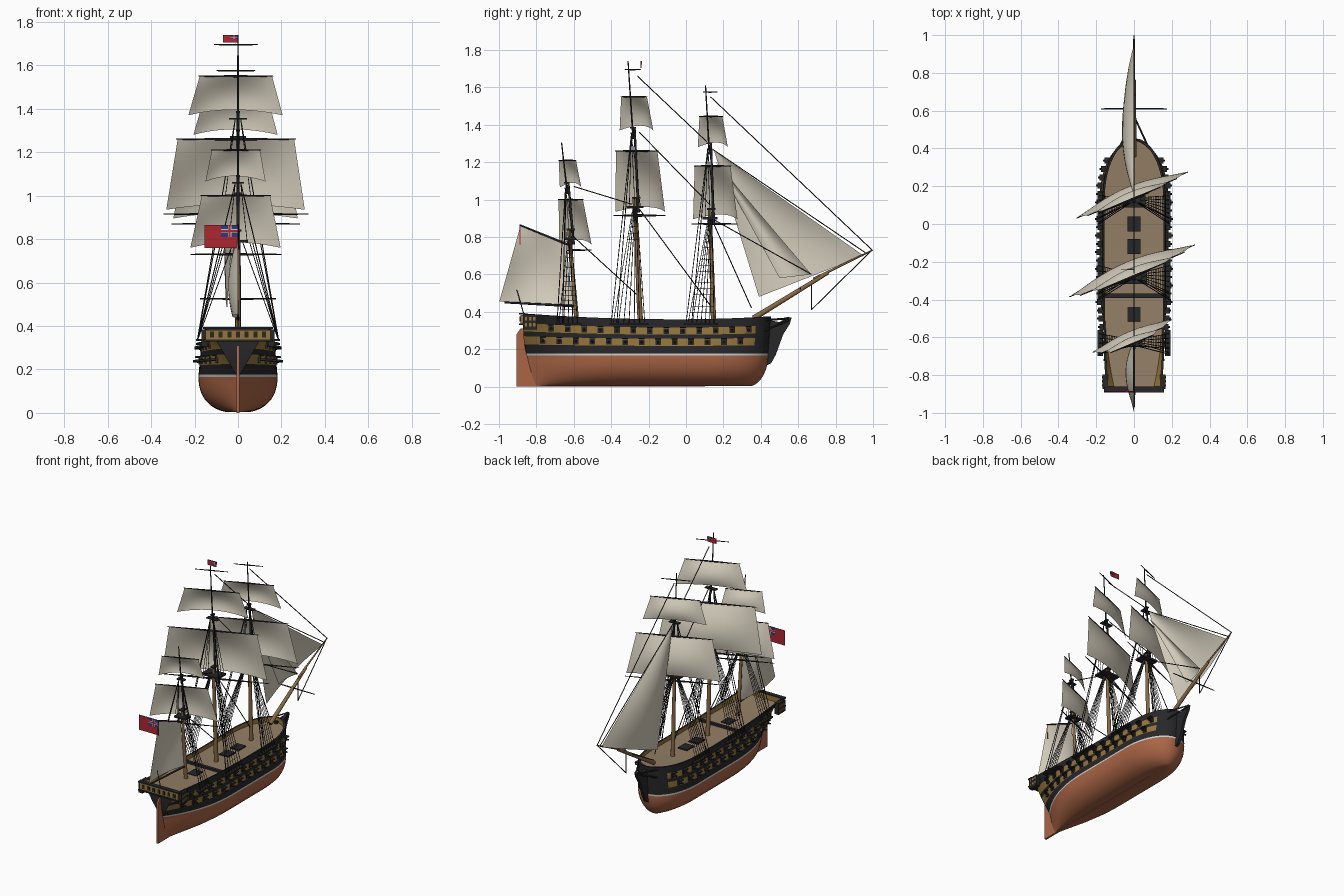
import bpy, bmesh, math
from mathutils import Vector as V, Matrix

if "Cube" in bpy.data.objects:
    bpy.data.objects.remove(bpy.data.objects["Cube"])

def mat(name, *c):
    m = bpy.data.materials.new(name)
    m.diffuse_color = (*c, 1)
    m.use_nodes = True
    m.node_tree.nodes["Principled BSDF"].inputs["Base Color"].default_value = m.diffuse_color
    return m

COP, BLK, OCH = mat("copper", .40, .13, .06), mat("black_paint", .02, .02, .022), mat("ochre", .30, .18, .045)
WHT, DECK, SAIL = mat("white", .75, .75, .72), mat("deck_wood", .29, .21, .13), mat("canvas", .68, .63, .52)
WOOD, RED, BLUE = mat("mast_wood", .24, .14, .06), mat("red_cloth", .42, .02, .03), mat("blue_cloth", .03, .04, .2)

def add(name, bm, mats, angle=35):
    me = bpy.data.meshes.new(name)
    bm.to_mesh(me)
    bm.free()
    for m in mats:
        me.materials.append(m)
    me.shade_smooth()
    me.set_sharp_from_angle(angle=math.radians(angle))
    ob = bpy.data.objects.new(name, me)
    bpy.context.collection.objects.link(ob)
    return ob

def tubes(name, segs, m, n=6):
    bm = bmesh.new()
    for a, b, r1, r2 in segs:
        a, b = V(a), V(b)
        M = Matrix.Translation((a + b) / 2) @ (b - a).to_track_quat('Z', 'Y').to_matrix().to_4x4()
        bmesh.ops.create_cone(bm, cap_ends=True, segments=n, radius1=r1, radius2=r2, depth=(b - a).length, matrix=M)
    return add(name, bm, [m], 50)

def boxes(name, items, m):
    bm = bmesh.new()
    for c, s in items:
        bmesh.ops.create_cube(bm, size=1, matrix=Matrix.Translation(c) @ Matrix.Diagonal((*s, 1)))
    return add(name, bm, [m])

def plate(name, pts, w, m):
    # side profile in y,z given a thickness in x
    bm = bmesh.new()
    f = bm.faces.new([bm.verts.new((-w, y, z)) for y, z in pts])
    r = bmesh.ops.extrude_face_region(bm, geom=[f])
    bmesh.ops.translate(bm, vec=(2 * w, 0, 0), verts=[v for v in r['geom'] if isinstance(v, bmesh.types.BMVert)])
    bmesh.ops.recalc_face_normals(bm, faces=bm.faces)
    return add(name, bm, [m])

def sail(name, tl, tr, br, bl, belly, roach=0, n=12):
    tl, tr, br, bl, belly = map(V, (tl, tr, br, bl, belly))
    bm = bmesh.new()
    g = []
    for j in range(n + 1):
        v = j / n
        row = []
        for i in range(n + 1):
            u = i / n
            p = tl.lerp(tr, u).lerp(bl.lerp(br, u), v)
            arc = 4 * u * (1 - u)
            row.append(bm.verts.new(p + belly * arc * math.sin(math.pi * v * .8) + V((0, 0, roach * arc * v))))
        g.append(row)
    for j in range(n):
        for i in range(n):
            bm.faces.new((g[j][i], g[j + 1][i], g[j + 1][i + 1], g[j][i + 1]))
    bmesh.ops.remove_doubles(bm, verts=bm.verts, dist=1e-5)
    return add(name, bm, [SAIL], 60)

# hull surface: t runs stern to stem, z0 is height before sheer
def ends(z, ins=0):
    yb = .33 + .11 * math.sqrt(1 - (1 - z / .17) ** 2) if z < .17 else .44 + .015 * (z - .17) / .19
    return -.80 - .07 * min(1, z / .25) ** .7 + ins, yb - ins

def hull(t, z, ins=0):
    w = .182 * (1 - (1 - z / .17) ** 2.4) ** (1 / 2.4) if z < .17 else .182 - .017 * (z - .17) / .19
    e = .005 if z < .17 else .005 + min(1, (z - .17) / .15) * .1 + max(0, z - .32) * 1.1
    f = 1 - (1 - min(1, t / .45)) ** 2.5
    s = min(1, (1 - t) / .25)
    x = (e + (w - e) * f) * math.sqrt(max(0, 1 - (1 - s) ** 2.2))
    ys, yb = ends(z, ins)
    y = ys + (yb - ys) * t
    sh = .03 * ((y + .05) / .8) ** 2 if y < -.05 else .016 * ((y + .05) / .5) ** 2
    return V((max(0, x - ins), y, z + sh * max(0, (z - .175) / .185)))

def on_side(y, z):
    a, b = ends(z)
    return hull((y - a) / (b - a), z)

rows = [(.004, 0, 0, 0), (.004, 0, 1, 0)] + [(z, 0, 1, 0) for z in (.01, .02, .035, .06, .09, .12, .145)]
rows += [(.166, 0, 1, 3), (.177, 0, 1, 1), (.218, 0, 1, 2), (.256, 0, 1, 1), (.278, 0, 1, 2), (.316, 0, 1, 1),
         (.34, 0, 1, 1), (.36, 0, 1, 1), (.36, .01, 1, 2), (.33, .01, 1, 4), (.33, .01, 0, 4)]
cols = [i / 40 * .75 for i in range(41)] + [1 - .25 * math.cos(i / 20 * math.pi / 2) ** 1.5 for i in range(1, 21)]
bm = bmesh.new()
grid = []
for z, ins, k, m in rows:
    pts = [hull(t, z, ins) for t in [0] + cols]
    for i, p in enumerate(pts):
        p.x *= k if i else 0
    grid.append([bm.verts.new(p) for p in pts])
for j in range(len(rows) - 1):
    for i in range(len(cols)):
        f = bm.faces.new((grid[j][i], grid[j][i + 1], grid[j + 1][i + 1], grid[j + 1][i]))
        mi = rows[j][3]
        f.material_index = 1 if mi == 2 and j < 15 and (i == 0 or i > 55) else mi
bmesh.ops.remove_doubles(bm, verts=bm.verts, dist=1e-5)
bmesh.ops.recalc_face_normals(bm, faces=bm.faces)
ob = add("hull", bm, [COP, BLK, OCH, WHT, DECK], 40)
ob.modifiers.new("mirror", 'MIRROR')

# keel, rudder, beakhead
plate("keel", [(-.9, 0), (0, 0), (.3, .006), (.3, .02), (-.85, .02)], .007, COP)
plate("rudder", [(-.905, 0), (-.79, 0), (-.80, .1), (-.85, .25), (-.87, .31), (-.885, .31), (-.905, .28)], .007, COP)
plate("beakhead", [(.42, .36), (.50, .345), (.54, .372), (.565, .37), (.555, .335), (.52, .28), (.48, .17), (.455, .125),
                   (.425, .11), (.42, .2)], .01, BLK)
tubes("head_rails", [((s * .07, .42, z), (s * .01, .55, z + d), .006, .005) for s in (1, -1)
                     for z, d in ((.355, .01), (.30, .055))], BLK)

# stern gallery and quarter galleries
boxes("stern_gallery", [((0, -.875, .36), (.30, .022, .045))], OCH)
boxes("stern_trim", [((0, -.877, z), (.32, .03, .009)) for z in (.334, .39)], BLK)
boxes("stern_windows", [((-.12 + i * .04, -.887, .361), (.018, .006, .026)) for i in range(7)], BLK)
boxes("quarter_galleries", [((s * .152, -.835, .345), (.03, .075, .08)) for s in (1, -1)], BLK)
boxes("quarter_windows", [((s * .167, -.855 + i * .022, z), (.004, .012, .018)) for s in (1, -1)
                          for i in range(3) for z in (.33, .362)], OCH)
boxes("deck_beam", [((0, -.38, .345), (.31, .022, .014))], BLK)
boxes("hatch_gratings", [((0, y, .338), (.07, .08, .008)) for y in (-.12, .0, -.48)], BLK)

# gun ports with lids and barrels
ports, guns = [], []
for z, off in ((.237, 0), (.297, .044)):
    for i in range(13):
        p = on_side(-.765 + off + i * .088, z)
        for s in (1, -1):
            q = V((s * p.x, p.y, p.z))
            ports += [(q, (.01, .03, .03)), (q + V((s * .01, 0, .019)), (.026, .032, .006))]
            guns.append((q, q + V((s * .03, 0, 0)), .007, .005))
boxes("gun_ports", ports, BLK)
tubes("guns", guns, BLK, 8)

# masts: base y, rake, top platform z, crosstree z, peak z, shroud y range, yards (z, half, foot z, foot half)
A = math.radians(22.5)
ALONG, FWD = V((math.cos(A), math.sin(A), 0)), V((-math.sin(A), math.cos(A), 0))
MASTS = {
    "mizzen": (-.585, .085, .79, 1.06, 1.305, (-.68, -.58), 5, 1,
               [(.73, .22, 0, 0), (1.0, .17, .76, .225), (1.21, .12, 1.065, .15)]),
    "main": (-.245, .047, .96, 1.355, 1.74, (-.39, -.22), 7, 1.5,
             [(.915, .35, 0, 0), (1.26, .29, .935, .345), (1.55, .18, 1.37, .235), (1.695, .105, 0, 0)]),
    "fore": (.147, .034, .90, 1.27, 1.61, (.01, .15), 7, 1.35,
             [(.87, .31, 0, 0), (1.18, .25, .895, .31), (1.445, .16, 1.28, .21), (1.575, .095, 0, 0)]),
}
for nm, (y0, rake, zt, zc, zp, (ya, yb), ns, k, yards) in MASTS.items():
    at = lambda z, o=0: V((0, y0 - (z - .36) * rake + o, z))
    tubes(nm + "_lower_mast", [(at(.32), at(zt + .05), .009 + .004 * k, .006 + .003 * k)], WOOD, 12)
    tubes(nm + "_topmast", [(at(zt - .03, .018), at(zc + .03, .018), .0075, .006),
                            (at(zc - .03, .008), at(zp), .005, .003)], BLK, 8)
    boxes(nm + "_top", [(at(zt), (.09 * k, .06 * k, .012)), (at(zt + .05, .009), (.03, .045, .01)),
                        (at(zc, .01), (.055 * k, .03, .007)), (at(zc + .03, .01), (.018, .03, .008))], BLK)
    spars, ropes = [], []
    for i, (z, h, fz, fh) in enumerate(yards):
        c = at(z) + FWD * .025
        spars += [(c, c + ALONG * h * s * 1.03, .003 + h * .012, .0022) for s in (1, -1)]
        if fz:
            b = at(fz) + FWD * .03
            sail(f"{nm}_square_sail_{i}", c - ALONG * h, c + ALONG * h, b + ALONG * fh, b - ALONG * fh,
                 FWD * h * .2, .025)
    tubes(nm + "_yards", spars, BLK, 8)
    # shrouds, ratlines and backstays on both sides
    channel = []
    for s in (1, -1):
        lo = [V((s * .186, ya + (yb - ya) * i / (ns - 1), .335)) for i in range(ns)]
        hi = [at(zt, .02 * (i / (ns - 1) - .5)) + V((s * .02, 0, 0)) for i in range(ns)]
        ropes += [(a, b, .002, .002) for a, b in zip(lo, hi)]
        for j in range(2, 17):
            ropes.append((lo[0].lerp(hi[0], j / 18), lo[-1].lerp(hi[-1], j / 18), .0011, .0011))
        for d in (0, .03):
            ropes.append((V((s * .187, ya - .01 + d, .335)), at(zc) + V((s * .012, 0, 0)), .0025, .0025))
        for d in (-.02, 0, .02):
            ropes.append((at(zt, d * k) + V((s * .042 * k, 0, 0)), at(zc) + V((s * .012, 0, 0)), .0017, .0017))
        channel.append(((s * .178, (ya + yb) / 2, .335), (.03, yb - ya + .04, .009)))
    tubes(nm + "_shrouds", ropes, BLK, 4)
    boxes(nm + "_channels", channel, BLK)

# bowsprit and spritsail yard
tubes("bowsprit", [((0, .36, .365), (0, .76, .61), .015, .010), ((0, .68, .575), (0, .998, .73), .007, .004)], WOOD, 10)
tubes("spritsail_yard", [((0, .61, .525), (s * .175, .61, .525), .005, .003) for s in (1, -1)], BLK)

# stays along the centre line, as y,z pairs
stays = [(-.26, 1.66, .11, 1.31), (.13, 1.55, .995, .73), (-.25, 1.36, .13, .97), (-.60, 1.07, -.29, .975),
         (-.60, .80, -.25, .48), (-.265, .97, .14, .42), (.135, .90, .35, .42), (.135, .90, .67, .6),
         (.14, 1.27, .96, .715), (.995, .73, .67, .41), (.67, .41, .67, .57)]
tubes("stays", [((0, a, b), (0, c, d), .003, .003) for a, b, c, d in stays], BLK, 5)

# head sails and spanker
sail("outer_jib", (0, .15, 1.262), (0, .15, 1.262), (0, .95, .70), (-.05, .39, .48), (-.045, 0, 0))
sail("inner_jib", (0, .16, 1.20), (0, .16, 1.20), (0, .67, .60), (-.03, .50, .58), (-.03, 0, 0))
sail("spanker", (0, -.885, .86), (0, -.64, .765), (0, -.605, .435), (0, -.998, .455), (-.045, 0, 0))
tubes("spanker_spars", [((0, -.62, .755), (0, -.89, .865), .006, .004), ((0, -.59, .43), (0, -.97, .45), .007, .005),
                        ((0, -.865, .38), (0, -.905, .52), .003, .002)], BLK, 8)

# flags
def flag(name, y, z, w, h):
    boxes(name, [((-w / 2, y, z - h / 2), (w, .004, h))], RED)
    cw, ch = w * .5, h * .52
    c = V((-cw / 2, y, z - ch / 2))
    boxes(name + "_canton", [(c, (cw, .006, ch))], BLUE)
    boxes(name + "_canton_white", [(c, (cw, .007, ch * .3)), (c, (ch * .3, .007, ch))], WHT)
    boxes(name + "_canton_red", [(c, (cw, .008, ch * .15)), (c, (ch * .15, .008, ch))], RED)

flag("ensign", -.887, .865, .155, .105)
flag("masthead_flag", -.24, 1.74, .07, .036)
